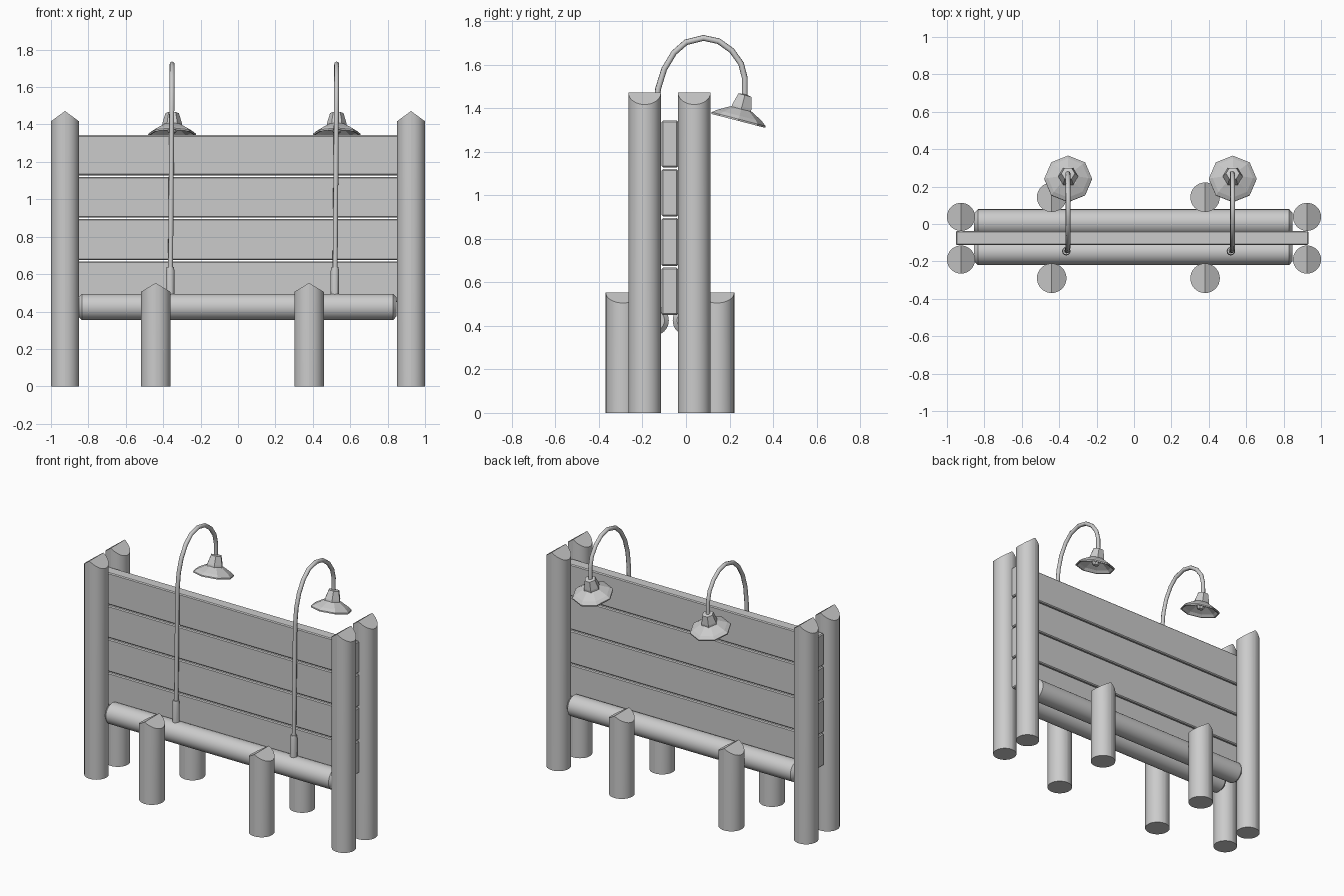
import bpy, bmesh, math
from mathutils import Matrix, Vector

if "Cube" in bpy.data.objects:
    bpy.data.objects.remove(bpy.data.objects["Cube"])


def finish(name, bm, smooth=True, angle=30):
    bmesh.ops.recalc_face_normals(bm, faces=bm.faces)
    me = bpy.data.meshes.new(name)
    bm.to_mesh(me)
    bm.free()
    if smooth:
        me.shade_smooth()
        me.set_sharp_from_angle(angle=math.radians(angle))
    ob = bpy.data.objects.new(name, me)
    bpy.context.collection.objects.link(ob)
    return ob


def gabled_post(name, x, y, r, ridge, drop):
    # round post whose top is cut to a ridge running front to back
    bm = bmesh.new()
    bmesh.ops.create_cone(bm, cap_ends=True, segments=32, radius1=r, radius2=r,
                          depth=ridge, matrix=Matrix.Translation((0, 0, ridge / 2)))
    bmesh.ops.bisect_plane(bm, geom=bm.verts[:] + bm.edges[:] + bm.faces[:],
                           plane_co=(0, 0, 0), plane_no=(1, 0, 0))
    for v in bm.verts:
        if v.co.z > ridge / 2:
            v.co.z -= drop * abs(v.co.x) / r
    finish(name, bm).location = (x, y, 0)


def revolve(name, profile, sides, matrix, smooth=False):
    # lathe an (r, h) profile around the local z axis
    bm = bmesh.new()
    rings = []
    for r, h in profile:
        if r == 0:
            rings.append([bm.verts.new((0, 0, h))] * sides)
        else:
            rings.append([bm.verts.new((r * math.cos(math.tau * i / sides),
                                        r * math.sin(math.tau * i / sides), h))
                          for i in range(sides)])
    for a, b in zip(rings, rings[1:]):
        for i in range(sides):
            j = (i + 1) % sides
            bm.faces.new(dict.fromkeys((a[i], a[j], b[j], b[i])))
    bm.transform(matrix)
    return finish(name, bm, smooth)


def board(name, x0, x1, y0, y1, z0, z1):
    bm = bmesh.new()
    bmesh.ops.create_cube(bm, size=1)
    for v in bm.verts:
        v.co = Vector(((x0 + x1) / 2 + v.co.x * (x1 - x0),
                       (y0 + y1) / 2 + v.co.y * (y1 - y0),
                       (z0 + z1) / 2 + v.co.z * (z1 - z0)))
    bmesh.ops.bevel(bm, geom=bm.edges[:], offset=0.006, segments=1, affect='EDGES')
    finish(name, bm, False)


def lamp_arm(name, x):
    # straight pole bending into a gooseneck
    path = [(-.145, .49), (-.14, 1.38), (-.128, 1.49), (-.10, 1.58), (-.055, 1.655),
            (0, 1.703), (.08, 1.723), (.15, 1.708), (.21, 1.665), (.253, 1.605),
            (.27, 1.54), (.27, 1.45)]
    cu = bpy.data.curves.new(name, 'CURVE')
    cu.dimensions = '3D'
    cu.bevel_depth = 0.0135
    cu.bevel_resolution = 2
    cu.use_fill_caps = True
    sp = cu.splines.new('POLY')
    sp.points.add(len(path) - 1)
    for p, (y, z) in zip(sp.points, path):
        p.co = (x + 0.008 * (z - .49), y, z, 1)
    ob = bpy.data.objects.new(name, cu)
    bpy.context.collection.objects.link(ob)
    bpy.ops.object.select_all(action='DESELECT')
    ob.select_set(True)
    bpy.context.view_layer.objects.active = ob
    bpy.ops.object.convert(target='MESH')


# Corner posts and short support posts
for side, x in (("left", -.925), ("right", .925)):
    for face, y in (("front", -.19), ("back", .038)):
        gabled_post(f"{face}_{side}_post", x, y, .075, 1.472, .055)
for side, x in (("left", -.44), ("right", .38)):
    for face, y in (("front", -.29), ("back", .143)):
        gabled_post(f"{face}_{side}_support", x, y, .079, .553, .048)

# Horizontal logs with chamfered ends
for face, y in (("front", -.149), ("back", .009)):
    profile = [(0, -.855), (.05, -.855), (.07, -.835), (.07, .83), (.05, .848), (0, .848)]
    revolve(f"{face}_log", profile, 32,
            Matrix.Translation((0, y, .425)) @ Matrix.Rotation(math.pi / 2, 4, 'Y'), True)

# Panel boards
for i, (z0, z1) in enumerate(((.45, .667), (.675, .895), (.903, 1.12), (1.128, 1.343))):
    board(f"panel_board_{i + 1}", -.953, .933, -.112, -.037, z0, z1)

# Two gooseneck lamps
for side, x in (("left", -.362), ("right", .518)):
    lamp_arm(f"{side}_lamp_arm", x)
    revolve(f"{side}_lamp_socket",
            [(0, .47), (.023, .47), (.023, .615), (.019, .637), (0, .637)], 12,
            Matrix.Translation((x, -.145, 0)), True)
    tilt = Matrix.Translation((x + .01, .24, 1.342)) @ Matrix.Rotation(math.radians(-14.5), 4, 'X')
    revolve(f"{side}_lamp_shade",
            [(0, .065), (.054, .055), (.108, .024), (.128, .008), (.128, 0),
             (.12, 0), (.104, .016), (.05, .046), (0, .056)], 8, tilt)
    revolve(f"{side}_lamp_neck",
            [(0, .05), (.054, .05), (.052, .068), (.036, .122), (0, .127)], 6, tilt)
    revolve(f"{side}_lamp_bulb",
            [(0, .06), (.02, .055), (.03, .035), (.02, .015), (0, .008)], 8, tilt, True)
